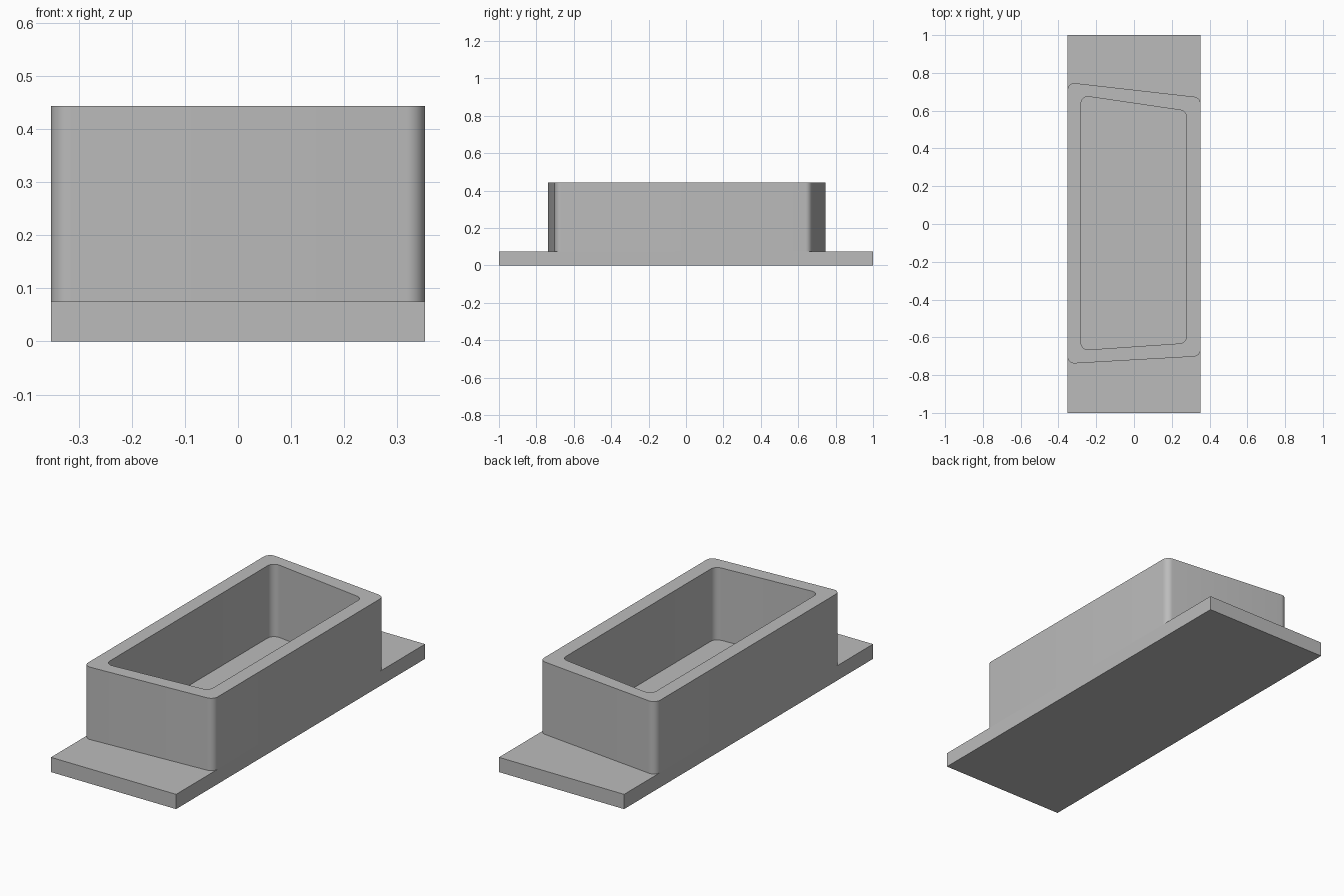
import bpy
import bmesh
import math
from mathutils import Vector

old = bpy.data.objects.get("Cube")
if old:
    bpy.data.objects.remove(old, do_unlink=True)

HALF_W, BASE_TOP, WALL_TOP, RADIUS = 0.352, 0.075, 0.443, 0.036
STEPS = 8

grey = bpy.data.materials.new("plain grey")
colour = (0.5, 0.5, 0.5, 1.0)
grey.use_nodes = True
grey.diffuse_color = colour
grey.node_tree.nodes["Principled BSDF"].inputs["Base Color"].default_value = colour


def add_object(name, bm):
    bmesh.ops.recalc_face_normals(bm, faces=bm.faces)
    mesh = bpy.data.meshes.new(name)
    bm.to_mesh(mesh)
    bm.free()
    mesh.materials.append(grey)
    obj = bpy.data.objects.new(name, mesh)
    bpy.context.collection.objects.link(obj)
    return obj


def rounded_outline(corners, radius):
    """Round each corner of a counter-clockwise convex outline."""
    points = []
    for i, corner in enumerate(corners):
        here = Vector(corner)
        to_prev = (Vector(corners[i - 1]) - here).normalized()
        to_next = (Vector(corners[(i + 1) % len(corners)]) - here).normalized()
        half = to_prev.angle(to_next) / 2
        centre = here + (to_prev + to_next).normalized() * radius / math.sin(half)
        start = here + to_prev * radius / math.tan(half) - centre
        angle = math.atan2(start.y, start.x)
        for s in range(STEPS + 1):
            a = angle + (math.pi - 2 * half) * s / STEPS
            points.append(centre + Vector((math.cos(a), math.sin(a))) * radius)
    return points


# Flat mounting plate
bm = bmesh.new()
bmesh.ops.create_cube(bm, size=1)
bmesh.ops.scale(bm, vec=(2 * HALF_W, 2, BASE_TOP), verts=bm.verts)
bmesh.ops.translate(bm, vec=(0, 0, BASE_TOP / 2), verts=bm.verts)
add_object("base_plate", bm)

# Tapered open box standing on the plate
outer = rounded_outline([(-HALF_W, -0.74), (HALF_W, -0.70),
                         (HALF_W, 0.67), (-HALF_W, 0.75)], RADIUS)
inner = rounded_outline([(-0.28, -0.668), (0.278, -0.63),
                         (0.278, 0.598), (-0.28, 0.68)], RADIUS)
bm = bmesh.new()
rings = []
for outline, z in ((outer, BASE_TOP), (outer, WALL_TOP),
                   (inner, WALL_TOP), (inner, BASE_TOP)):
    rings.append([bm.verts.new((p.x, p.y, z)) for p in outline])
count = len(outer)
for low, high in zip(rings, rings[1:] + rings[:1]):
    for i in range(count):
        j = (i + 1) % count
        bm.faces.new((low[i], low[j], high[j], high[i]))
walls = add_object("box_walls", bm)

# Smooth corners, crisp rim
bpy.ops.object.select_all(action="DESELECT")
walls.select_set(True)
bpy.context.view_layer.objects.active = walls
bpy.ops.object.shade_smooth_by_angle(angle=math.radians(30))
